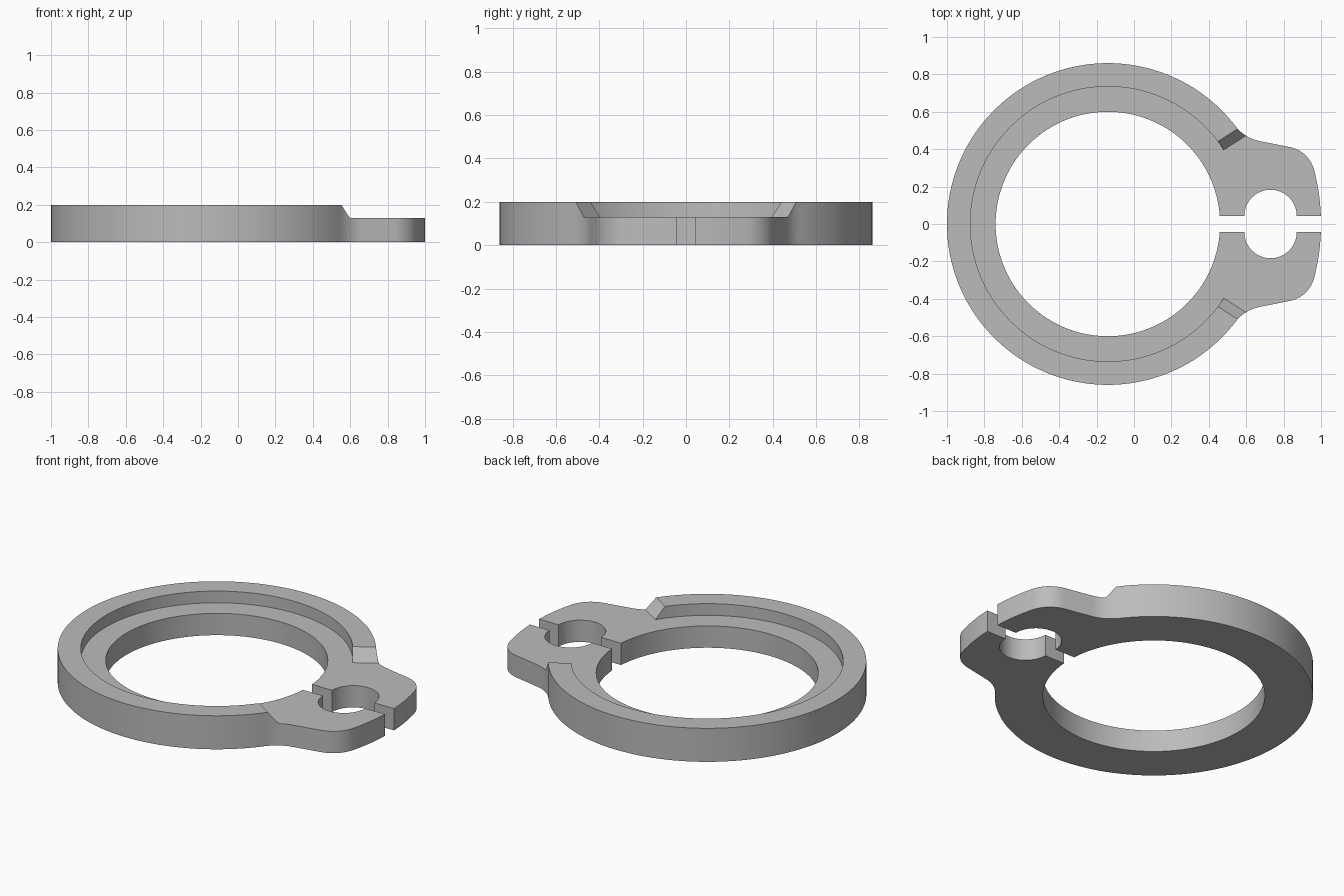
import bpy
import bmesh
from math import sin, cos, asin, tan, pi, radians
from mathutils import Vector

if "Cube" in bpy.data.objects:
    bpy.data.objects.remove(bpy.data.objects["Cube"], do_unlink=True)

CX = -0.14                                # ring centre on x
R_OUT, R_STEP, R_IN, R_LUG = 0.86, 0.735, 0.60, 1.14
LOW, TOP = 0.13, 0.20                     # ledge height and full height
GAP = 0.043                               # half width of the slot
HOLE_X, HOLE_R = 0.73, 0.14

steel = bpy.data.materials.new("plain grey")
steel.use_nodes = True
grey = (0.5, 0.5, 0.5, 1)
steel.diffuse_color = grey
steel.node_tree.nodes["Principled BSDF"].inputs["Base Color"].default_value = grey


def arc(cx, cy, r, a, b, n):
    """Points along an arc from angle a to angle b."""
    angles = [a + (b - a) * i / n for i in range(n + 1)]
    return [Vector((cx + r * cos(t), cy + r * sin(t))) for t in angles]


def fillet(p, corner, q, n=12):
    """Round a corner between tangent points p and q."""
    p, c, q = Vector(p), Vector(corner), Vector(q)
    w = cos((c - p).angle(q - c) / 2)
    pts = []
    for i in range(n + 1):
        t = i / n
        k0, k1, k2 = (1 - t) ** 2, 2 * w * t * (1 - t), t * t
        pts.append((p * k0 + c * k1 + q * k2) / (k0 + k1 + k2))
    return pts


def prism(name, bottom, top, z0, z1):
    """Solid between two matching outlines."""
    bm = bmesh.new()
    lo = [bm.verts.new((p[0], p[1], z0)) for p in bottom]
    hi = [bm.verts.new((p[0], p[1], z1)) for p in top]
    bm.faces.new(lo)
    bm.faces.new(hi)
    for i in range(len(lo)):
        j = (i + 1) % len(lo)
        bm.faces.new((lo[i], lo[j], hi[j], hi[i]))
    bmesh.ops.recalc_face_normals(bm, faces=bm.faces)
    mesh = bpy.data.meshes.new(name)
    bm.to_mesh(mesh)
    bm.free()
    mesh.materials.append(steel)
    obj = bpy.data.objects.new(name, mesh)
    bpy.context.collection.objects.link(obj)
    return obj


# Outline of the back half: outer rim, lug, hole, slot, inner rim
half = arc(CX, 0, R_OUT, pi, radians(37.5), 80)
half += fillet(half.pop(), (0.591, 0.46), (0.669, 0.444))
half += fillet((0.834, 0.411), (0.936, 0.391), (0.9625, 0.29))
half.pop()
half += arc(CX, 0, R_LUG, asin(0.29 / R_LUG), asin(GAP / R_LUG), 12)
half += arc(HOLE_X, GAP, HOLE_R, 0, pi, 32)
half += arc(CX, 0, R_IN, asin(GAP / R_IN), pi, 80)
front = [Vector((p.x, -p.y)) for p in reversed(half[1:-1])]
outline = half + front
ring = prism("clamp_ring", outline, outline, 0, TOP)

# Stepped recess inside the raised rim
circle = arc(CX, 0, R_STEP, 0, 2 * pi, 160)[:-1]
recess = prism("recess_cutter", circle, circle, LOW, TOP + 0.07)

# Lowered lug area, with sloping ends where the raised rim stops
slope = radians(32.6)


def wedge(shift):
    apex, far = CX - shift, 1.3
    y = (far - apex) * tan(slope)
    return [(apex, 0), (far, -y), (far, y)]


lowering = prism("lug_cutter", wedge(0), wedge(0.204), LOW, TOP + 0.07)

bpy.ops.object.select_all(action="DESELECT")
bpy.context.view_layer.objects.active = ring
ring.select_set(True)
for cutter in (recess, lowering):
    cutter.hide_render = True
    cut = ring.modifiers.new("cut", "BOOLEAN")
    cut.operation = "DIFFERENCE"
    cut.solver = "EXACT"
    cut.object = cutter
    bpy.ops.object.modifier_apply(modifier=cut.name)
    bpy.data.objects.remove(cutter, do_unlink=True)

bpy.ops.object.shade_smooth_by_angle(angle=radians(25))
